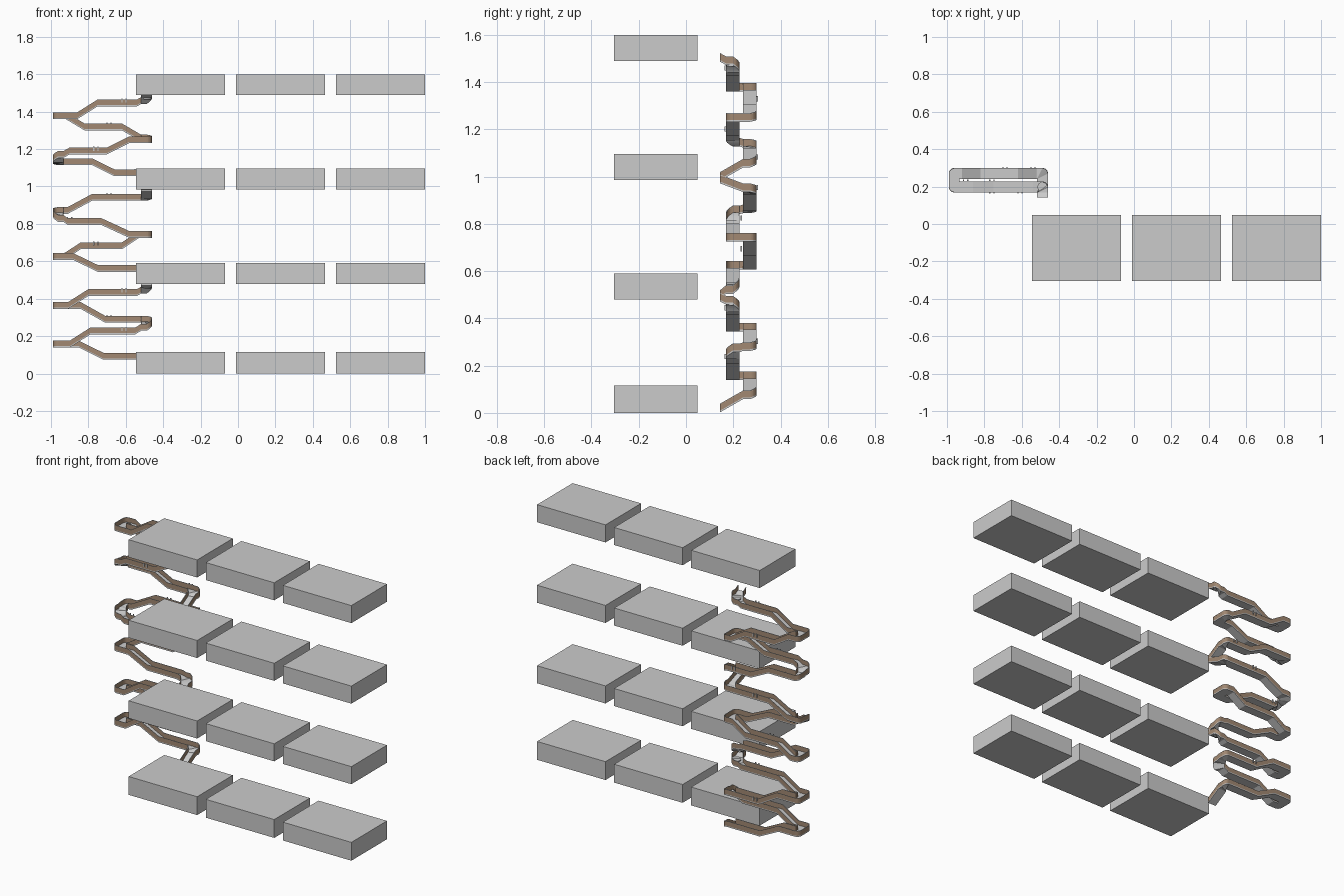
import bpy, math
from mathutils import Vector, Matrix

if "Cube" in bpy.data.objects:
    bpy.data.objects.remove(bpy.data.objects["Cube"])

H = 0.029                 # half width of conveyor
FY, BY = 0.198, 0.27      # centre lines of front and back lanes
LX, RX = -0.961, -0.489   # left and right turn positions
SY = 0.143                # open end of the stub ramps

brown = bpy.data.materials.new("wall_brown")
brown.diffuse_color = (0.36, 0.25, 0.17, 1)
brown.use_nodes = True
brown.node_tree.nodes["Principled BSDF"].inputs["Base Color"].default_value = brown.diffuse_color


def make(name, verts, faces, mat=None):
    me = bpy.data.meshes.new(name)
    me.from_pydata([tuple(v) for v in verts], [], faces)
    me.update()
    ob = bpy.data.objects.new(name, me)
    bpy.context.collection.objects.link(ob)
    if mat:
        me.materials.append(mat)
    return ob


def box(name, x0, x1, y0, y1, z0, z1, mat=None):
    v = [(x, y, z) for x in (x0, x1) for y in (y0, y1) for z in (z0, z1)]
    f = [(0, 1, 3, 2), (4, 6, 7, 5), (0, 4, 5, 1), (2, 3, 7, 6), (0, 2, 6, 4), (1, 5, 7, 3)]
    return make(name, v, f, mat)


def rings(path):
    """Left/right edge points along a path; turns get a rounded outer corner."""
    pts = [Vector(p) for p in path]
    out = []

    def ring(c, n, z):
        out.append((Vector((c.x + n.x * H, c.y + n.y * H, z)),
                    Vector((c.x - n.x * H, c.y - n.y * H, z))))

    def flat(a, b):
        return Vector((b.x - a.x, b.y - a.y, 0)).normalized()

    for i, c in enumerate(pts):
        d0 = flat(pts[i - 1], c) if i else flat(c, pts[1])
        d1 = flat(c, pts[i + 1]) if i < len(pts) - 1 else d0
        n0, n1 = Vector((-d0.y, d0.x, 0)), Vector((-d1.y, d1.x, 0))
        if d0.dot(d1) > 0.5:
            ring(c, n0, c.z)
            continue
        # corner: straight ring, fan around the outer edge, straight ring
        p, q = pts[i - 1], pts[i + 1]
        zin = c.z + (p.z - c.z) * H / (c - p).xy.length
        zout = c.z + (q.z - c.z) * H / (q - c).xy.length
        ring(c - d0 * H, n0, zin)
        left_turn = n0.dot(d1) > 0
        s = 1 if left_turn else -1
        inner = c + (n0 + n1) * H * s
        for k in range(7):
            a = s * math.pi / 2 * k / 6
            o = c - s * H * (Matrix.Rotation(a, 3, 'Z') @ n0)
            i_z = zin + (zout - zin) * k / 6
            o.z = i_z
            inn = Vector((inner.x, inner.y, i_z))
            out.append((inn, o) if left_turn else (o, inn))
        ring(c + d1 * H, n1, zout)
    return out


def sweep(name, edge, u0, u1, z0, z1, mat=None):
    verts, faces = [], []
    for l, r in edge:
        for u, z in ((u0, z0), (u1, z0), (u1, z1), (u0, z1)):
            verts.append(l.lerp(r, u) + Vector((0, 0, z)))
    for i in range(len(edge) - 1):
        a = 4 * i
        for k in range(4):
            m = (k + 1) % 4
            faces.append((a + k, a + 4 + k, a + 4 + m, a + m))
    e = len(verts) - 4
    faces += [(0, 1, 2, 3), (e + 3, e + 2, e + 1, e)]
    ob = make(name, verts, faces, mat)
    return ob


# Storage blocks: four levels of three
for r, (z0, z1) in enumerate(((0, .115), (.48, .59), (.985, 1.095), (1.49, 1.6))):
    for c in range(3):
        x = -0.545 + c * 0.535
        box(f"block_{r + 1}_{c + 1}", x, x + 0.475 if c < 2 else 1.0, -0.305, 0.048, z0, z1)


def lane(y, *xz):
    return [(x, y, z) for x, z in xz]


# Zigzag conveyor paths, one per level
paths = [
    [(RX, SY, .02)]
    + lane(BY, (RX, .0925), (-.72, .0925), (-.85, .157), (LX, .157))
    + lane(FY, (LX, .157), (-.90, .157), (-.79, .227), (-.55, .227), (RX, .265))
    + lane(BY, (RX, .29), (-.71, .29), (-.84, .363), (LX, .363))
    + lane(FY, (LX, .363), (-.91, .363), (-.80, .433), (-.54, .433), (RX, .463))
    + [(RX, SY, .49)],
    [(RX, SY, .50)]
    + lane(FY, (RX, .545), (-.54, .562), (-.75, .562), (-.88, .625), (LX, .625))
    + lane(BY, (LX, .625), (-.93, .625), (-.84, .683), (-.62, .683), (-.53, .743), (RX, .743))
    + lane(FY, (RX, .743), (-.58, .743), (-.73, .812), (-.91, .812), (LX, .85))
    + lane(BY, (LX, .872), (-.91, .872), (-.78, .942), (RX, .942))
    + [(RX, SY, .99)],
    [(RX, SY, 1.0)]
    + lane(BY, (RX, 1.073), (-.66, 1.073), (-.78, 1.132), (LX, 1.132))
    + lane(FY, (LX, 1.155), (-.90, 1.19), (-.70, 1.19), (-.58, 1.25), (RX, 1.25))
    + lane(BY, (RX, 1.25), (-.52, 1.26), (-.62, 1.318), (-.82, 1.318), (-.92, 1.378), (LX, 1.378))
    + lane(FY, (LX, 1.378), (-.86, 1.378), (-.75, 1.447), (-.54, 1.447), (RX, 1.475))
    + [(RX, SY, 1.505)],
]
for i, p in enumerate(paths):
    e = rings(p)
    n = i + 1
    sweep(f"conveyor_belt_{n}", e, 0, 1, -.018, -.011)
    for side, u in (("left", 0), ("right", .95)):
        sweep(f"conveyor_wall_{side}_{n}", e, u, u + .05, -.011, .016, brown)
        sweep(f"conveyor_rail_{side}_{n}", e, u - .005, u + .055, .016, .0185)

# Sensor posts in pairs beside the level stretches: x, y, z
posts = [(-.61, .166, .236), (-.69, .302, .30), (-.61, .166, .442), (-.76, .234, .692),
         (-.90, .234, .822), (-.69, .302, .951), (-.54, .302, 1.08), (-.76, .166, 1.199),
         (-.69, .302, 1.327), (-.61, .166, 1.457)]
for i, (x, y, z) in enumerate(posts):
    for k, dx in enumerate((-.011, .011)):
        box(f"sensor_post_{i + 1}_{k + 1}", x + dx - .003, x + dx + .003,
            y - .003, y + .003, z - .008, z + .014)

# Turntable discs where each level leaves the conveyor
for i, (y, z) in enumerate(((FY, .457), (BY, .938), (FY, 1.469))):
    bpy.ops.mesh.primitive_cylinder_add(vertices=32, radius=.027, depth=.006, location=(RX, y, z))
    bpy.context.object.name = f"turntable_{i + 1}"
